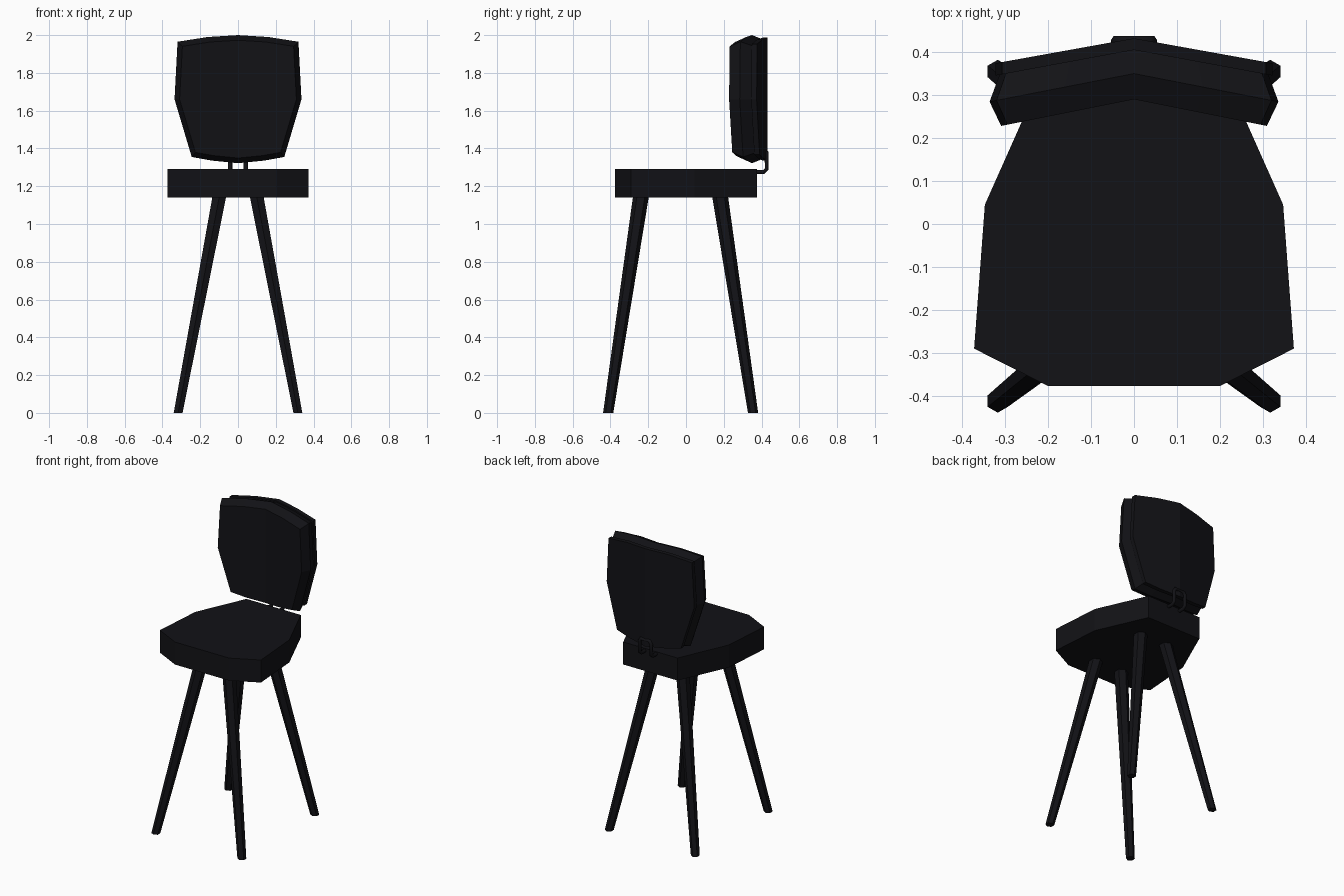
import bpy, bmesh, math
from mathutils import Vector

if "Cube" in bpy.data.objects:
    bpy.data.objects.remove(bpy.data.objects["Cube"])

black = bpy.data.materials.new("black")
black.diffuse_color = (0.006, 0.006, 0.008, 1)
black.use_nodes = True
black.node_tree.nodes["Principled BSDF"].inputs["Base Color"].default_value = black.diffuse_color


def finish(name, bm):
    bmesh.ops.recalc_face_normals(bm, faces=bm.faces)
    me = bpy.data.meshes.new(name)
    bm.to_mesh(me)
    bm.free()
    ob = bpy.data.objects.new(name, me)
    bpy.context.collection.objects.link(ob)
    me.materials.append(black)
    return ob


def loft(name, rings):
    """Bridge rings of equal length and cap both ends."""
    bm = bmesh.new()
    vs = [[bm.verts.new(p) for p in r] for r in rings]
    n = len(vs[0])
    for a, b in zip(vs, vs[1:]):
        for i in range(n):
            j = (i + 1) % n
            bm.faces.new((a[i], a[j], b[j], b[i]))
    bm.faces.new(vs[0])
    bm.faces.new(vs[-1])
    return finish(name, bm)


# Seat: faceted slab, narrower towards the back
half = [(0.2, -0.377), (0.372, -0.29), (0.347, 0.045), (0.2, 0.375)]
outline = half + [(-x, y) for x, y in reversed(half)]
loft("seat", [[(x, y, z) for x, y in outline] for z in (1.14, 1.29)])

# Legs: splayed, tapering hexagonal posts
for place, y_foot, y_top in (("front", -0.412, -0.238), ("back", 0.355, 0.18)):
    for side, s in (("left", -1), ("right", 1)):
        rings = []
        for cx, cy, z, r in ((0.317, y_foot, 0, 0.027), (0.098, y_top, 1.15, 0.042)):
            rings.append([(s * cx + r * math.sin(k * math.pi / 3),
                           cy + r * math.cos(k * math.pi / 3), z) for k in range(6)])
        loft(f"{place}_{side}_leg", rings)

# Backrest columns: (top, middle, bottom) as (x, z), bent back at the centre
right = [[(0.16, 1.99), (0.17, 1.66), (0.14, 1.336)],
         [(0.32, 1.965), (0.336, 1.66), (0.245, 1.355)]]
centre = [[(0, 2.0), (0, 1.66), (0, 1.322)]]
columns = [[(-x, z) for x, z in c] for c in reversed(right)] + centre + right


def bent_panel(name, layers):
    """Stack of bent layers, each given as (y at centre, bend slope, scale)."""
    bm = bmesh.new()
    rims, grids = [], []
    for y, slope, scale in layers:
        g = [[bm.verts.new((x * scale, y - slope * abs(x * scale),
                            1.66 + (z - 1.66) * scale)) for x, z in c] for c in columns]
        grids.append(g)
        rims.append([c[0] for c in g] + [g[4][1]] + [c[2] for c in reversed(g)] + [g[0][1]])
    for g in (grids[0], grids[-1]):
        for a, b in zip(g, g[1:]):
            for i in range(2):
                bm.faces.new((a[i], a[i + 1], b[i + 1], b[i]))
    for a, b in zip(rims, rims[1:]):
        n = len(a)
        for i in range(n):
            j = (i + 1) % n
            bm.faces.new((a[i], a[j], b[j], b[i]))
    bmesh.ops.delete(bm, geom=[v for v in bm.verts if not v.link_faces], context='VERTS')
    return finish(name, bm)


bent_panel("back_cushion", [(0.29, 0.2, 0.92), (0.35, 0.195, 1.0), (0.408, 0.19, 0.93)])
bent_panel("back_shell", [(0.405, 0.185, 0.96), (0.432, 0.18, 0.96)])

# Bent rod joining the back shell to the rear of the seat
arm = [(0.042, 0.35, 1.275), (0.042, 0.41, 1.275), (0.042, 0.427, 1.29), (0.042, 0.427, 1.36),
       (0.032, 0.427, 1.378)]
path = arm + [(-x, y, z) for x, y, z in reversed(arm)]
cu = bpy.data.curves.new("back_bracket", 'CURVE')
cu.dimensions = '3D'
cu.bevel_depth = 0.012
cu.bevel_resolution = 1
cu.use_fill_caps = True
sp = cu.splines.new('POLY')
sp.points.add(len(path) - 1)
for p, co in zip(sp.points, path):
    p.co = (*co, 1)
cu.materials.append(black)
bpy.context.collection.objects.link(bpy.data.objects.new("back_bracket", cu))
